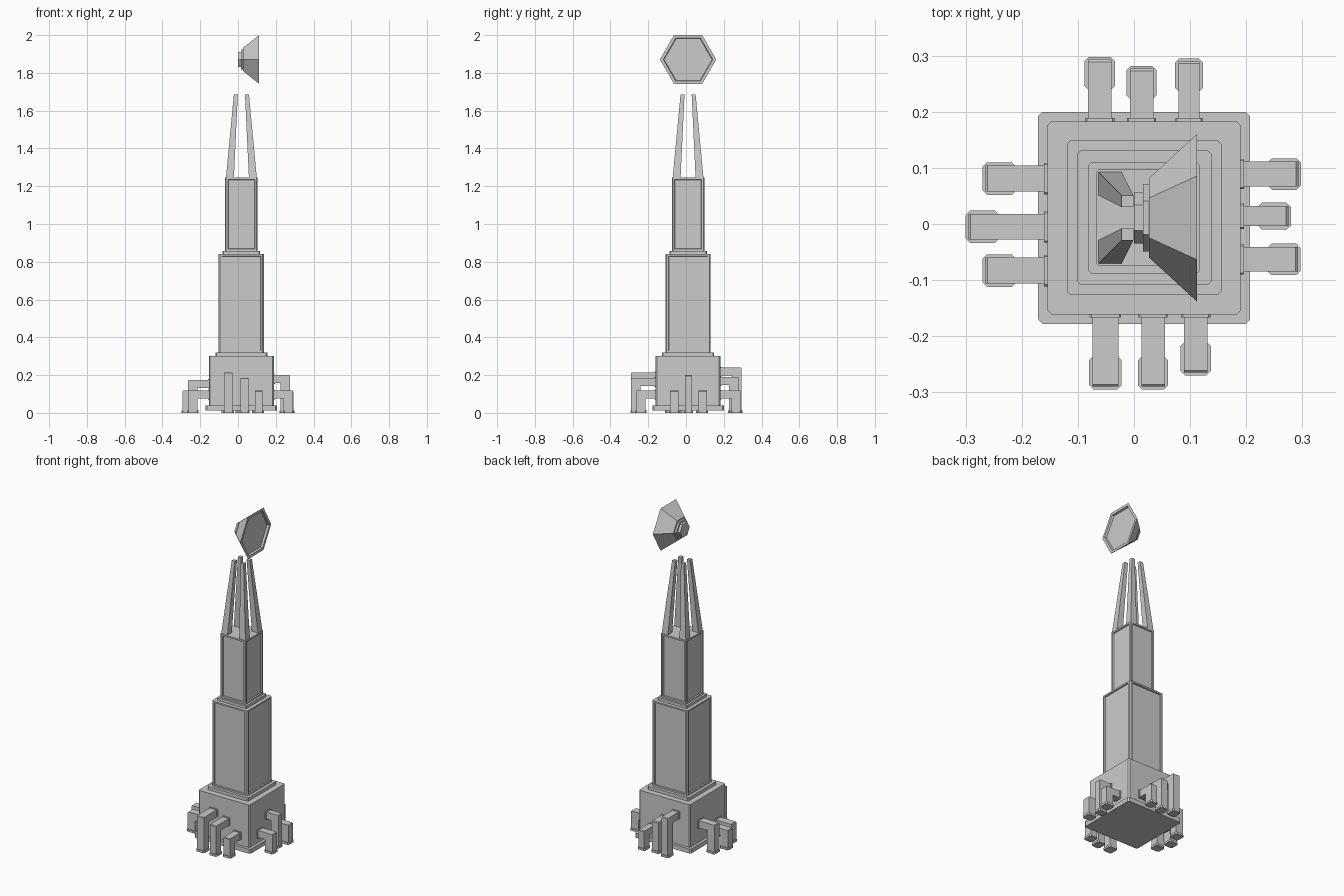
import bpy, bmesh, math
from mathutils import Vector

if "Cube" in bpy.data.objects:
    bpy.data.objects.remove(bpy.data.objects["Cube"])

CX, CY = 0.018, 0.011   # tower axis


def finish(name, bm):
    bmesh.ops.recalc_face_normals(bm, faces=bm.faces[:])
    me = bpy.data.meshes.new(name)
    bm.to_mesh(me)
    bm.free()
    ob = bpy.data.objects.new(name, me)
    bpy.context.collection.objects.link(ob)
    return ob


def extrude(bm, pts, vec):
    """Closed prism from a planar outline swept along vec."""
    a = [bm.verts.new(p) for p in pts]
    b = [bm.verts.new(Vector(p) + Vector(vec)) for p in pts]
    n = len(a)
    bm.faces.new(a)
    bm.faces.new(b[::-1])
    for i in range(n):
        bm.faces.new((a[i], a[(i + 1) % n], b[(i + 1) % n], b[i]))


def chamfered(x0, x1, y0, y1, c):
    """Rectangle outline with cut corners."""
    return [(x0 + c, y0), (x1 - c, y0), (x1, y0 + c), (x1, y1 - c),
            (x1 - c, y1), (x0 + c, y1), (x0, y1 - c), (x0, y0 + c)]


def block(name, h, z0, z1, c, panel=0):
    bm = bmesh.new()
    out = chamfered(CX - h, CX + h, CY - h, CY + h, c)
    extrude(bm, [(x, y, z0) for x, y in out], (0, 0, z1 - z0))
    if panel:
        bmesh.ops.recalc_face_normals(bm, faces=bm.faces[:])
        sides = [f for f in bm.faces if abs(f.normal.z) < 0.1
                 and max(abs(f.normal.x), abs(f.normal.y)) > 0.99]
        bmesh.ops.inset_individual(bm, faces=sides, thickness=panel)
        bmesh.ops.inset_individual(bm, faces=sides, thickness=0.003, depth=-0.007)
    return finish(name, bm)


# Stepped tower
block("base_plate", 0.189, 0.013, 0.04, 0.008)
block("base_body", 0.172, 0.035, 0.30, 0.007)
block("lower_step", 0.1375, 0.30, 0.32, 0.006)
block("lower_shaft", 0.12, 0.32, 0.84, 0.007, 0.013)
block("upper_step", 0.099, 0.84, 0.857, 0.005)
block("upper_shaft", 0.086, 0.857, 1.245, 0.005, 0.014)

# Four tapering prongs leaning inward
for sx in (-1, 1):
    for sy in (-1, 1):
        bm = bmesh.new()
        rings = []
        for z, lo, hi in ((1.24, 0.04, 0.082), (1.685, 0.019, 0.04)):
            rings.append([bm.verts.new((CX + sx * a, CY + sy * b, z))
                          for a, b in ((lo, lo), (hi, lo), (hi, hi), (lo, hi))])
        a, b = rings
        bm.faces.new(a)
        bm.faces.new(b)
        for i in range(4):
            j = (i + 1) % 4
            bm.faces.new((a[i], a[j], b[j], b[i]))
        finish("prong", bm)

# Six-sided dish facing +x
bm = bmesh.new()
profile = [(0, 0.046), (0.016, 0.046), (0.016, 0.06), (0.027, 0.06),
           (0.027, 0.071), (0.112, 0.149), (0.112, 0.131), (0.1, 0.127)]
rings = [[bm.verts.new((x, CY + r * math.cos(k * math.pi / 3),
                        1.871 + r * math.sin(k * math.pi / 3)))
          for k in range(6)] for x, r in profile]
for a, b in zip(rings, rings[1:]):
    for i in range(6):
        j = (i + 1) % 6
        bm.faces.new((a[i], a[j], b[j], b[i]))
bm.faces.new(rings[0])
bm.faces.new(rings[-1])
finish("dish", bm)

# Pipe legs: r runs outward from the wall, t along it
SIDES = {
    "right": (lambda r, t, z: Vector((r, t, z)), CX + 0.172),
    "left": (lambda r, t, z: Vector((-r, t, z)), 0.172 - CX),
    "back": (lambda r, t, z: Vector((t, r, z)), CY + 0.172),
    "front": (lambda r, t, z: Vector((t, -r, z)), 0.172 - CY),
}


def leg(side, t, end, top, hw):
    f, wall = SIDES[side]
    bm = bmesh.new()
    e, w, th = end - 0.005, wall - 0.005, 0.043
    # bent pipe
    prof = [(w, top), (e - 0.004, top), (e, top - 0.004), (e, 0.008),
            (e - 0.05, 0.008), (e - 0.05, top - th), (w, top - th)]
    extrude(bm, [f(r, t - hw, z) for r, z in prof], f(0, 2 * hw, 0))
    # wall collar
    c = hw + 0.005
    extrude(bm, [f(w, a, b) for a, b in chamfered(t - c, t + c, top - th - 0.004, top + 0.004, 0.003)],
            f(0.011, 0, 0))
    # foot plate
    out = chamfered(end - 0.06, end, t - hw - 0.006, t + hw + 0.006, 0.008)
    extrude(bm, [f(r, a, 0) for r, a in out], (0, 0, 0.013))
    finish(side + "_pipe_leg", bm)


for spec in (
    ("back", -0.061, 0.298, 0.24, 0.021),
    ("back", 0.0135, 0.282, 0.19, 0.021),
    ("back", 0.098, 0.295, 0.118, 0.019),
    ("right", 0.089, 0.298, 0.118, 0.022),
    ("right", 0.014, 0.28, 0.20, 0.018),
    ("right", -0.063, 0.297, 0.118, 0.022),
    ("left", 0.081, 0.27, 0.175, 0.023),
    ("left", -0.005, 0.30, 0.118, 0.023),
    ("left", -0.083, 0.27, 0.118, 0.023),
    ("front", -0.051, 0.295, 0.215, 0.023),
    ("front", 0.034, 0.295, 0.185, 0.021),
    ("front", 0.11, 0.27, 0.118, 0.021),
):
    leg(*spec)
